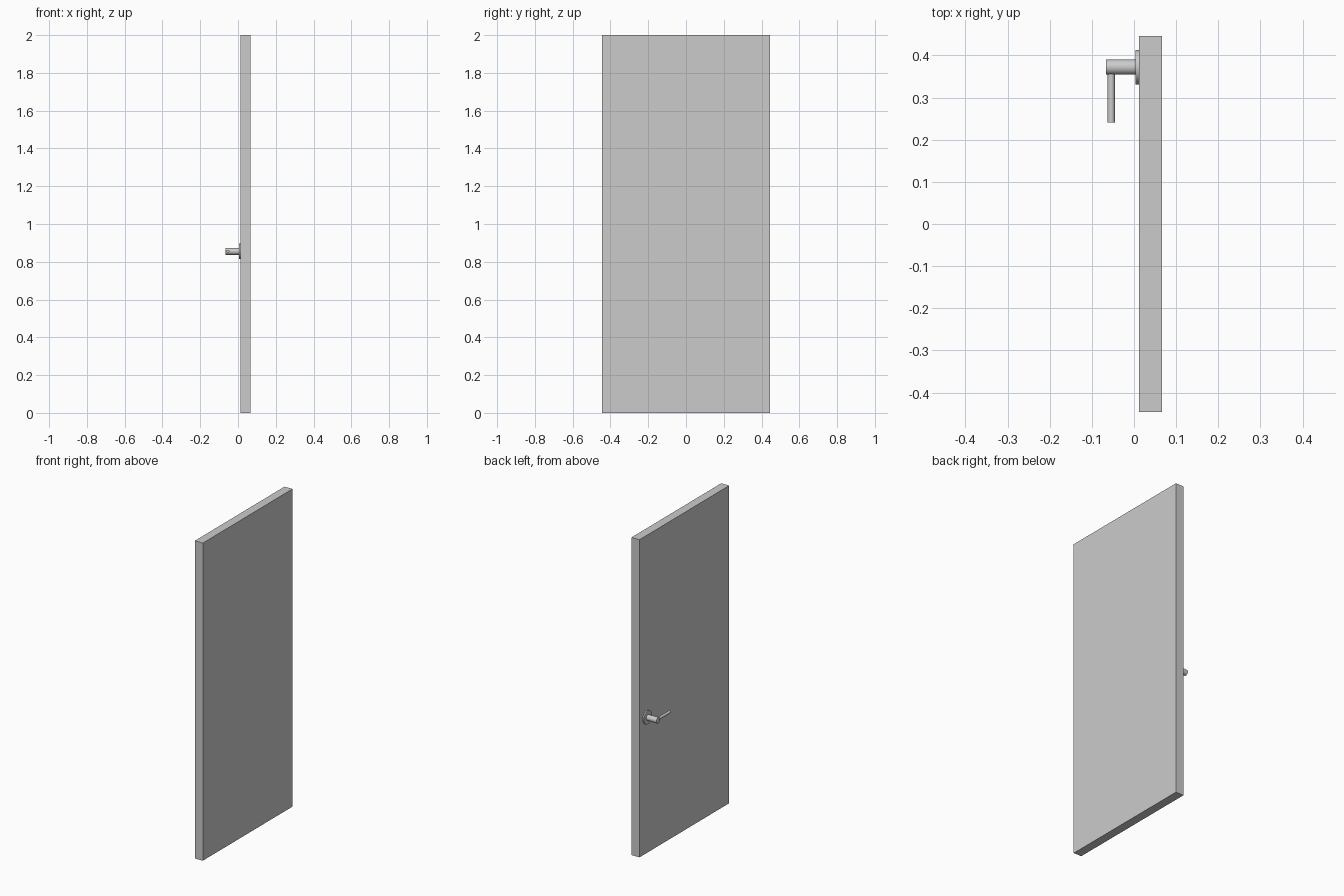
import bpy
import math
from mathutils import Vector

cube = bpy.data.objects.get("Cube")
if cube:
    bpy.data.objects.remove(cube, do_unlink=True)


def make_material(name, colour):
    mat = bpy.data.materials.new(name)
    mat.use_nodes = True
    mat.diffuse_color = colour
    mat.node_tree.nodes["Principled BSDF"].inputs["Base Color"].default_value = colour
    return mat


grey = make_material("light grey", (0.6, 0.6, 0.6, 1))


def finish(name):
    obj = bpy.context.object
    obj.name = name
    obj.data.materials.append(grey)
    return obj


def rod(name, start, end, radius, sides=32):
    """Smooth cylinder running between two points."""
    start, end = Vector(start), Vector(end)
    axis = end - start
    bpy.ops.mesh.primitive_cylinder_add(
        vertices=sides, radius=radius, depth=axis.length,
        location=(start + end) / 2,
        rotation=axis.to_track_quat('Z', 'Y').to_euler())
    bpy.ops.object.shade_smooth_by_angle(angle=math.radians(40))
    return finish(name)


# Door slab
face_x, back_x = 0.012, 0.067
bpy.ops.mesh.primitive_cube_add(size=1, location=((face_x + back_x) / 2, 0, 1))
bpy.context.object.scale = (back_x - face_x, 0.892, 2)
bpy.ops.object.transform_apply(location=False, rotation=False, scale=True)
finish("door_slab")

# Handle: round rose, stem and lever
hy, hz = 0.372, 0.855
lever_x = -0.054
rod("handle_rose", (face_x, hy, hz), (0.004, hy, hz), 0.041, 48)
rod("handle_stem", (face_x, hy, hz), (-0.067, hy, hz), 0.018)
rod("handle_lever", (lever_x, hy, hz), (lever_x, 0.241, hz), 0.0085)
